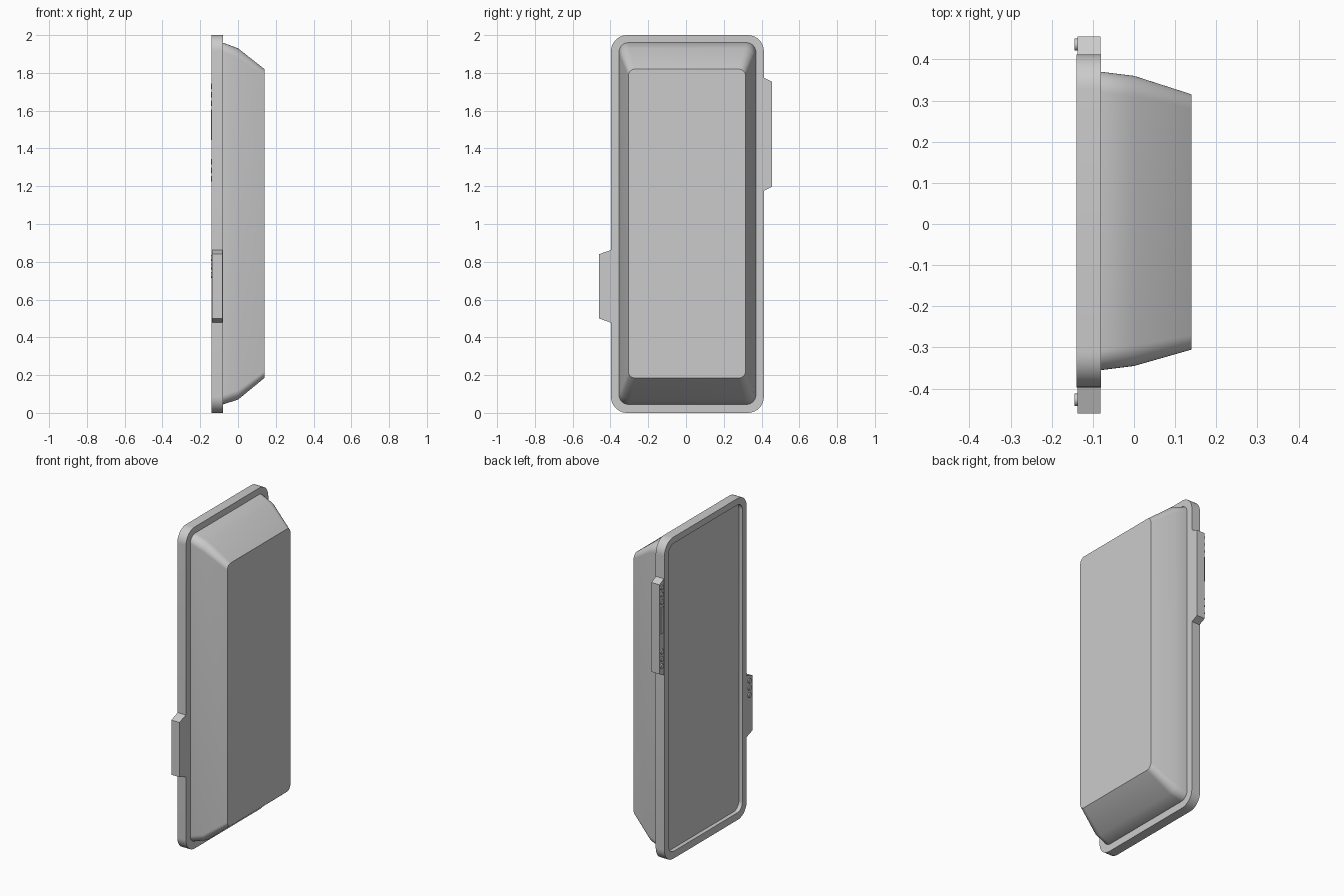
import bpy, bmesh, math
from mathutils import Matrix

cube = bpy.data.objects.get("Cube")
if cube:
    bpy.data.objects.remove(cube, do_unlink=True)

grey = bpy.data.materials.new("plain grey")
grey.use_nodes = True
COLOUR = (0.6, 0.6, 0.6, 1)
grey.diffuse_color = COLOUR
grey.node_tree.nodes["Principled BSDF"].inputs["Base Color"].default_value = COLOUR


def finish(name, bm, smooth=True):
    """Turn a bmesh into a shaded, coloured object."""
    bmesh.ops.recalc_face_normals(bm, faces=bm.faces)
    mesh = bpy.data.meshes.new(name)
    bm.to_mesh(mesh)
    bm.free()
    mesh.materials.append(grey)
    ob = bpy.data.objects.new(name, mesh)
    bpy.context.collection.objects.link(ob)
    if smooth:
        bpy.ops.object.select_all(action='DESELECT')
        bpy.context.view_layer.objects.active = ob
        ob.select_set(True)
        bpy.ops.object.shade_smooth_by_angle(angle=math.radians(32))
    return ob


def rounded_ring(bm, x, y0, y1, z0, z1, r, steps=10):
    """Rounded rectangle of vertices in the plane at x."""
    corners = [(y1 - r, z1 - r), (y0 + r, z1 - r), (y0 + r, z0 + r), (y1 - r, z0 + r)]
    ring = []
    for quarter, (cy, cz) in enumerate(corners):
        for i in range(steps + 1):
            a = math.pi / 2 * (quarter + i / steps)
            ring.append(bm.verts.new((x, cy + r * math.cos(a), cz + r * math.sin(a))))
    return ring


def loft(name, sections):
    bm = bmesh.new()
    rings = [rounded_ring(bm, *s) for s in sections]
    for a, b in zip(rings, rings[1:]):
        for i in range(len(a)):
            j = (i + 1) % len(a)
            bm.faces.new((a[i], a[j], b[j], b[i]))
    bm.faces.new(rings[0])
    bm.faces.new(rings[-1])
    return finish(name, bm)


# Flanged plate with a shallow recess in its back
loft("flange_plate", [
    (-0.115, -0.355, 0.37, 0.045, 1.96, 0.05),
    (-0.14, -0.355, 0.37, 0.045, 1.96, 0.05),
    (-0.14, -0.397, 0.412, 0, 2, 0.085),
    (-0.08, -0.397, 0.412, 0, 2, 0.085)])

# Tapering body
loft("tapered_body", [
    (-0.085, -0.355, 0.37, 0.045, 1.96, 0.05),
    (-0.08, -0.355, 0.37, 0.045, 1.96, 0.05),
    (0, -0.345, 0.36, 0.07, 1.93, 0.05),
    (0.14, -0.305, 0.315, 0.185, 1.82, 0.035)])


# Side tabs with sloping ends
def tab(name, y_in, y_out, z0, z1, slope=0.027):
    bm = bmesh.new()
    outline = [(y_in, z0), (y_out, z0 + slope), (y_out, z1 - slope), (y_in, z1)]
    face = bm.faces.new([bm.verts.new((-0.137, y, z)) for y, z in outline])
    out = bmesh.ops.extrude_face_region(bm, geom=[face])["geom"]
    moved = [v for v in out if isinstance(v, bmesh.types.BMVert)]
    bmesh.ops.translate(bm, verts=moved, vec=(0.056, 0, 0))
    finish(name, bm, smooth=False)


tab("left_tab", 0.40, 0.456, 1.17, 1.78)
tab("right_tab", -0.385, -0.46, 0.473, 0.867)


# Small raised studs on the back of the tabs
def studs(name, y, z_start, count, pitch=0.045):
    bm = bmesh.new()
    for i in range(count):
        turn = Matrix.Rotation(math.pi / 2, 4, 'Y')
        place = Matrix.Translation((-0.14, y, z_start + i * pitch))
        bmesh.ops.create_cone(bm, cap_ends=True, segments=16, radius1=0.015,
                              radius2=0.015, depth=0.008, matrix=place @ turn)
    finish(name, bm)


studs("left_upper_studs", 0.436, 1.64, 3)
studs("left_lower_studs", 0.436, 1.24, 3)
studs("right_studs", -0.427, 0.73, 3)

# Raised bar between the two groups of studs
bar = bmesh.new()
bmesh.ops.create_cube(bar, size=1, matrix=Matrix.Translation((-0.14, 0.436, 1.525))
                      @ Matrix.Diagonal((0.008, 0.026, 0.16, 1)))
finish("left_bar", bar, smooth=False)
